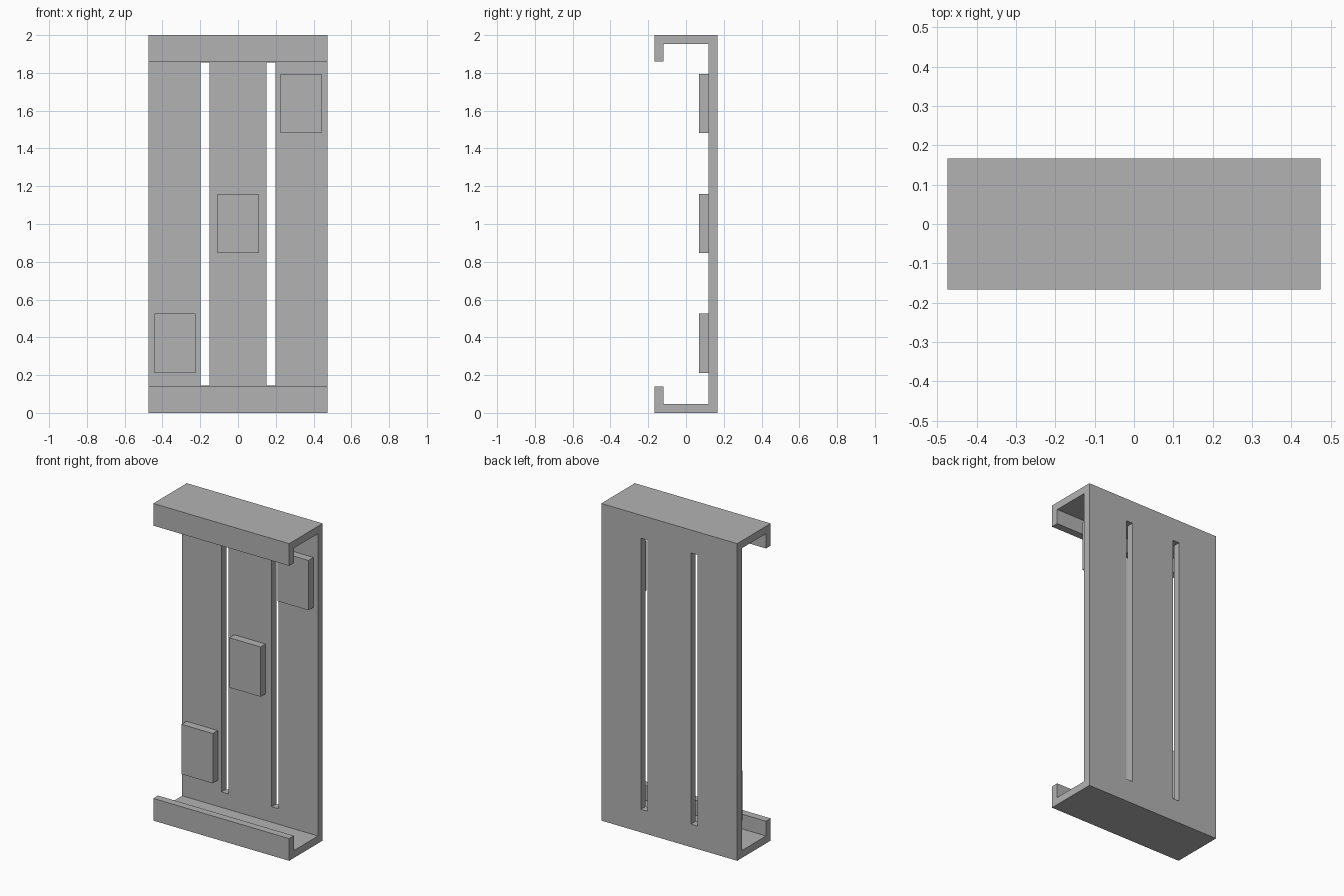
import bpy
import bmesh

cube = bpy.data.objects.get("Cube")
if cube:
    bpy.data.objects.remove(cube, do_unlink=True)

grey = bpy.data.materials.new("mid_grey")
grey.use_nodes = True
colour = (0.45, 0.45, 0.45, 1)
grey.diffuse_color = colour
grey.node_tree.nodes["Principled BSDF"].inputs["Base Color"].default_value = colour

HALF_WIDTH, HALF_DEPTH, HEIGHT = 0.474, 0.167, 2.0
WALL, LIP = 0.047, 0.14
INNER = HALF_DEPTH - WALL


def extrude_profile(name, profile, x0, x1):
    """Extrude a closed (y, z) outline along x into a flat-faced solid."""
    bm = bmesh.new()
    face = bm.faces.new([bm.verts.new((x0, y, z)) for y, z in profile])
    result = bmesh.ops.extrude_face_region(bm, geom=[face])
    moved = [v for v in result["geom"] if isinstance(v, bmesh.types.BMVert)]
    bmesh.ops.translate(bm, verts=moved, vec=(x1 - x0, 0, 0))
    bmesh.ops.recalc_face_normals(bm, faces=bm.faces)
    mesh = bpy.data.meshes.new(name)
    bm.to_mesh(mesh)
    bm.free()
    mesh.materials.append(grey)
    obj = bpy.data.objects.new(name, mesh)
    bpy.context.collection.objects.link(obj)
    return obj


def box(name, x0, x1, y0, y1, z0, z1):
    outline = [(y0, z0), (y1, z0), (y1, z1), (y0, z1)]
    return extrude_profile(name, outline, x0, x1)


# Channel body: back wall, top and bottom flanges, and turned-in lips
lower = [(HALF_DEPTH, 0), (-HALF_DEPTH, 0), (-HALF_DEPTH, LIP),
         (-INNER, LIP), (-INNER, WALL), (INNER, WALL)]
upper = [(y, HEIGHT - z) for y, z in reversed(lower)]
body = extrude_profile("channel_body", lower + upper, -HALF_WIDTH, HALF_WIDTH)

# Two long slots through the back wall
for side in (-1, 1):
    x0, x1 = sorted((side * 0.151, side * 0.198))
    cutter = box("slot_cutter", x0, x1, 0.05, 0.25, 0.145, HEIGHT - 0.145)
    cutter.hide_render = True
    cut = body.modifiers.new("slot", "BOOLEAN")
    cut.operation = "DIFFERENCE"
    cut.solver = "EXACT"
    cut.object = cutter
    bpy.context.view_layer.objects.active = body
    bpy.ops.object.modifier_apply(modifier=cut.name)
    bpy.data.objects.remove(cutter, do_unlink=True)

# Three raised pads stepping diagonally up the wall
for name, step in (("lower_pad", -1), ("middle_pad", 0), ("upper_pad", 1)):
    x, z = step * 0.334, 1.003 + step * 0.635
    box(name, x - 0.109, x + 0.109, 0.07, INNER, z - 0.157, z + 0.157)
